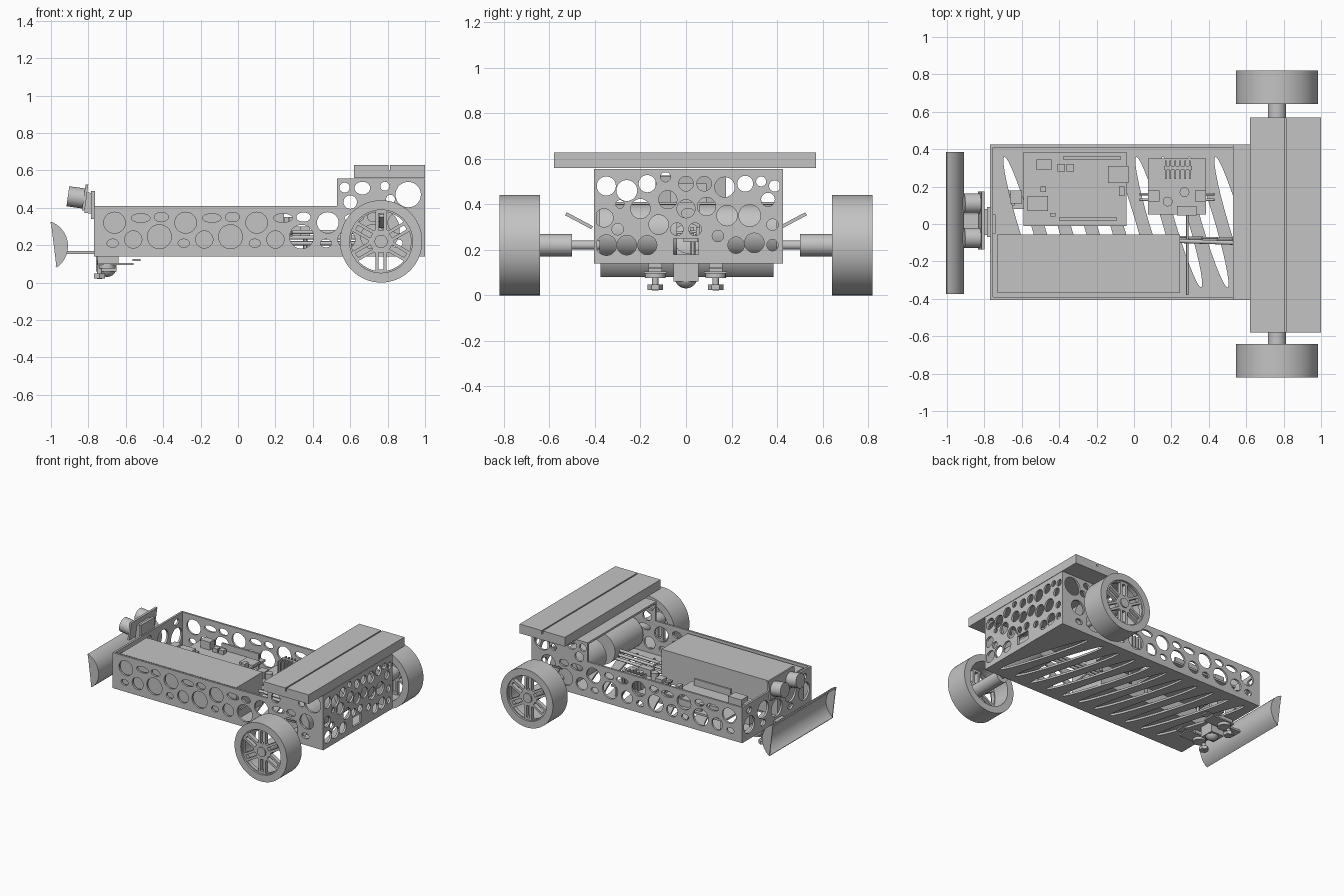
import bpy, bmesh
from math import sin, cos, pi, asin, radians
from mathutils import Matrix, Vector

old = bpy.data.objects.get("Cube")
if old:
    bpy.data.objects.remove(old)

grey = bpy.data.materials.new("plain grey")
grey.use_nodes = True
grey.diffuse_color = (0.55, 0.55, 0.55, 1)
grey.node_tree.nodes["Principled BSDF"].inputs["Base Color"].default_value = (0.55, 0.55, 0.55, 1)

# Columns send a flat drawing (u, v) and its thickness to world axes
PLANES = {
    "x": Matrix(((0, 0, 1), (1, 0, 0), (0, 1, 0))).to_4x4(),
    "y": Matrix(((1, 0, 0), (0, 0, 1), (0, 1, 0))).to_4x4(),
    "z": Matrix.Identity(4),
}
made = []


def finish(name, bm):
    bmesh.ops.remove_doubles(bm, verts=bm.verts, dist=0.0001)
    bmesh.ops.recalc_face_normals(bm, faces=bm.faces)
    mesh = bpy.data.meshes.new(name)
    bm.to_mesh(mesh)
    bm.free()
    mesh.materials.append(grey)
    obj = bpy.data.objects.new(name, mesh)
    bpy.context.collection.objects.link(obj)
    made.append(obj)
    return obj


def box(name, xs, ys, zs, tilt=None):
    spans = [Vector((lo, hi)) for lo, hi in (xs, ys, zs)]
    mid = Matrix.Translation([sum(s) / 2 for s in spans])
    size = Matrix.Diagonal([s[1] - s[0] for s in spans] + [1])
    bm = bmesh.new()
    bmesh.ops.create_cube(bm, size=1, matrix=mid @ (tilt or Matrix()) @ size)
    return finish(name, bm)


def cyl(name, axis, centre, r, length, tilt=None, sides=32):
    bm = bmesh.new()
    m = Matrix.Translation(centre) @ (tilt or Matrix()) @ PLANES[axis]
    bmesh.ops.create_cone(bm, cap_ends=True, segments=sides, radius1=r, radius2=r, depth=length, matrix=m)
    return finish(name, bm)


def oval(u, v, a, b=None, turn=0, n=28):
    b = b or a
    pts = [(a * cos(2 * pi * i / n), b * sin(2 * pi * i / n)) for i in range(n)]
    return [(u + p * cos(turn) - q * sin(turn), v + p * sin(turn) + q * cos(turn)) for p, q in pts]


def rect(u0, u1, v0, v1):
    return [(u0, v0), (u1, v0), (u1, v1), (u0, v1)]


def sheet(name, axis, centre, thick, loops):
    """Flat plate: first loop is the outline, the others are holes."""
    curve = bpy.data.curves.new(name, "CURVE")
    curve.dimensions = "2D"
    curve.fill_mode = "BOTH"
    curve.extrude = thick / 2
    for loop in loops:
        s = curve.splines.new("POLY")
        s.points.add(len(loop) - 1)
        for p, (u, v) in zip(s.points, loop):
            p.co = (u, v, 0, 1)
        s.use_cyclic_u = True
    tmp = bpy.data.objects.new(name, curve)
    bpy.context.collection.objects.link(tmp)
    mesh = bpy.data.meshes.new_from_object(tmp.evaluated_get(bpy.context.evaluated_depsgraph_get()))
    bm = bmesh.new()
    bm.from_mesh(mesh)
    bm.transform(Matrix.Translation(centre) @ PLANES[axis])
    bpy.data.objects.remove(tmp)
    bpy.data.curves.remove(curve)
    bpy.data.meshes.remove(mesh)
    return finish(name, bm)


def wire(name, pts, r):
    curve = bpy.data.curves.new(name, "CURVE")
    curve.dimensions = "3D"
    curve.bevel_depth = r
    curve.use_fill_caps = True
    curve.materials.append(grey)
    s = curve.splines.new("POLY")
    s.points.add(len(pts) - 1)
    for p, co in zip(s.points, pts):
        p.co = (*co, 1)
    bpy.context.collection.objects.link(bpy.data.objects.new(name, curve))


# Chassis side walls with a repeating pattern of lightening holes
FRONT, BACK, RIGHT, LEFT, T = -0.77, 1.0, -0.405, 0.425, 0.015
BOTTOM, RIM, TOP, STEP = 0.14, 0.41, 0.555, 0.53
outline = [(FRONT, BOTTOM), (BACK, BOTTOM), (BACK, TOP), (STEP, TOP), (STEP, RIM), (FRONT, RIM)]
pattern = [(0, .32, .058, .056), (.14, .345, .05, .023), (.25, .35, .038, .025),
           (-.01, .21, .03, .022), (.1, .23, .046, .046), (.24, .245, .064, .064)]
holes = [oval(-.66 + .38 * k + u, v, a, b) for k in range(5) for u, v, a, b in pattern
         if -.66 + .38 * k + u + a < .97]
holes += [oval(*h) for h in [(.57, .508, .027), (.665, .505, .042, .034), (.785, .515, .024),
                             (.91, .47, .068), (.815, .445, .024), (.6, .43, .036)]]
for side, y in (("right", RIGHT + T / 2), ("left", LEFT - T / 2)):
    sheet(side + "_wall", "y", (0, y, 0), T, [outline] + holes)

# Rear wall, holes in hundredths
rear = [(-35, 48, 4.2), (-26, 46, 4.6), (-17, 49, 3.8), (-9, 52, 2.2), (0, 49, 3.2), (8, 49, 3.2),
        (17, 47.5, 4.4), (26, 49, 3.5), (33, 50, 2.2), (39, 48, 2.5), (-36, 34, 4), (-29, 40, 1.8),
        (-20, 38, 4.3), (-8, 42, 4), (0, 38, 4), (9, 39, 4), (18, 35, 4.5), (28, 35, 4.8),
        (36, 42, 3), (38, 31, 2.5), (-12, 31, 4.3), (-30, 29, 2.5), (-35, 22, 4.5), (-26, 22, 4.3),
        (-17, 22, 4.2), (-4, 29, 2.8), (4, 29, 2.8), (14, 26, 2.5), (22, 22, 3.6), (30, 23, 4.3), (38, 22, 2.5)]
sheet("rear_wall", "x", (BACK - T / 2, 0, 0), T, [rect(RIGHT, LEFT, BOTTOM, TOP), rect(-.055, .055, .18, .25)]
      + [oval(u / 100, v / 100, r / 100) for u, v, r in rear])

# Front wall
front = [oval(-.32 + .165 * i, .3 if i % 2 else .25, .065) for i in range(5)]
front += [oval(-.32 + .165 * i, .2 if i % 2 else .36, .03, .022) for i in range(5)]
sheet("front_wall", "x", (FRONT + T / 2, 0, 0), T, [rect(RIGHT, LEFT, BOTTOM, RIM)] + front)

# Floor with slanted blade-shaped slots, and the rear lid
slots = [oval(-.59 + .141 * k, .01, .034, .365, radians(16.5)) for k in range(11)]
sheet("floor", "z", (0, 0, BOTTOM + T / 2), T, [rect(FRONT, BACK, RIGHT, LEFT)] + slots)
box("rear_lid", (STEP, BACK), (RIGHT, LEFT), (TOP - T, TOP))

# Grooved panel over the rear
panel = [(.62, .558), (1, .558), (1, .628), (.814, .628), (.814, .603), (.804, .603), (.804, .628), (.62, .628)]
sheet("roof_panel", "y", (0, -.005, 0), 1.15, [panel])

# Drive wheels: hollow band, six split spokes, hub, axle and motor
AX, AZ, R = .765, .22, .22


def spoke_window(a, half=.03, r1=.07, r2=.16):
    arc = []
    for r, order in ((r2, range(7)), (r1, range(6, -1, -1))):
        m = asin(half / r)
        arc += [(r * cos(t), r * sin(t)) for t in (a + m + (pi / 3 - 2 * m) * i / 6 for i in order)]
    return arc


def spoke_slot(a):
    return [(p * cos(a) - q * sin(a), p * sin(a) + q * cos(a)) for p, q in rect(.06, .15, -.013, .013)]


angles = [pi / 2 + k * pi / 3 for k in range(6)]
for side, s in (("right", -1), ("left", 1)):
    sheet(side + "_tyre", "y", (AX, s * .731, AZ), .178, [oval(0, 0, R, n=64), oval(0, 0, .168, n=64)])
    sheet(side + "_spokes", "y", (AX, s * .79, AZ), .03, [oval(0, 0, .17, n=64)]
          + [spoke_window(a) for a in angles] + [spoke_slot(a) for a in angles])
    cyl(side + "_hub", "y", (AX, s * .79, AZ), .035, .05)
    cyl(side + "_axle_sleeve", "y", (AX, s * .64, AZ), .049, .28)
    cyl(side + "_axle", "y", (AX, s * .44, AZ), .02, .2)
    cyl(side + "_motor", "y", (AX - .02, s * .22 + .01, AZ + .06), .12, .34, sides=48)
    box(side + "_tab", (AX - .012, AX + .012), (s * .47 - .065, s * .47 + .065), (.32, .335),
        Matrix.Rotation(s * radians(28), 4, "X"))

# Battery box
box("battery_box", (-.73, .245), (-.37, -.055), (.155, .4))

# Main circuit board and its components
B = .25
box("main_board", (-.59, -.04), (-.01, .385), (B - .015, B))
for name, xs, ys, h in [("usb_port", (-.52, -.44), (.29, .345), .06), ("power_jack", (-.57, -.46), (.07, .15), .06),
                        ("upper_header", (-.38, -.07), (.345, .36), .05), ("lower_header", (-.4, -.09), (.02, .035), .05),
                        ("main_chip", (-.14, -.03), (.22, .31), .02), ("pin_block", (-.08, -.05), (.15, .2), .05),
                        ("button", (-.41, -.37), (.28, .32), .03), ("regulator", (-.36, -.32), (.28, .32), .03),
                        ("small_chip", (-.5, -.47), (.17, .2), .02), ("crystal", (-.45, -.42), (.04, .06), .02)]:
    box(name, xs, ys, (B, B + h))
for x in (-.55, -.08):
    for y in (.03, .35):
        cyl("board_post", "z", (x, y, .195), .012, .09, sides=12)

# Motor driver board
box("driver_board", (.075, .385), (.05, .35), (B - .015, B))
box("heat_sink", (.16, .31), (.29, .31), (B, B + .1))
for i in range(6):
    box("heat_sink_fin", (.165 + .026 * i, .173 + .026 * i), (.24, .34), (B, B + .1))
for xs, ys in [((.075, .135), (.12, .18)), ((.325, .385), (.12, .18)), ((.23, .335), (.045, .095))]:
    box("terminal", xs, ys, (B, B + .05))
for x, y in ((.18, .12), (.27, .17)):
    cyl("capacitor", "z", (x, y, B + .03), .026, .06, sides=20)
for x in (.1, .36):
    for y in (.08, .32):
        cyl("driver_post", "z", (x, y, .195), .012, .09, sides=12)

# Cables
wire("driver_cable", [(.285, .06, .28), (.285, -.1, .27), (.285, -.38, .25)], .006)
for i in range(3):
    wire("power_cable", [(.24, -.075 - .008 * i, .21 + .03 * i), (.7, -.09 - .008 * i, .21 + .03 * i)], .011)
for y in (.13, .16):
    wire("motor_lead", [(.03, y, .28), (.08, y, .27)], .007)
    wire("motor_lead", [(.38, y, .27), (.43, y, .28)], .007)

# Front blade: curved shell with thin end plates, on an arm
def blade_arc(r, n=18):
    return [(-1.048 + r * cos(t), .195 + r * sin(t)) for t in (radians(70 - 126 * i / n) for i in range(n + 1))]


sheet("blade", "y", (0, .005, 0), .758, [blade_arc(.139) + blade_arc(.129)[::-1]])
for y in (-.372, .382):
    sheet("blade_end", "y", (0, y, 0), .006, [blade_arc(.139)])
box("blade_arm", (-.915, -.74), (-.05, .05), (.153, .168))

# Twin-eye distance sensor on a tilted board
lean = Matrix.Rotation(radians(8), 4, "Y")
for y in (-.075, .11):
    cyl("sensor_eye", "x", (-.865, y, .455), .054, .09, lean)
box("sensor_board", (-.825, -.81), (-.135, .175), (.385, .525), lean)
box("sensor_bracket", (-.785, -.765), (-.07, .09), (.34, .49))
box("sensor_mount", (-.815, -.775), (-.06, .08), (.37, .48), lean)
box("sensor_servo", (-.66, -.6), (.11, .18), (.155, .3))

# Caster and blade gear under the nose
box("caster_block", (-.76, -.65), (-.055, .055), (.06, .14))
bm = bmesh.new()
bmesh.ops.create_uvsphere(bm, u_segments=24, v_segments=12, radius=.05, matrix=Matrix.Translation((-.7, 0, .08)))
finish("caster_ball", bm)
for y in (-.135, .13):
    box("gear_bracket", (-.75, -.56), (y - .05, y + .05), (.095, .105))
    box("bracket_lip", (-.565, -.52), (y - .03, y + .03), (.115, .125))
    box("gear_block", (-.75, -.64), (y - .03, y + .03), (.105, .14))
    cyl("gear", "z", (-.7, y, .085), .045, .02, sides=20)
    cyl("bolt", "z", (-.74, y, .07), .014, .1, sides=16)
    cyl("bolt_head", "z", (-.74, y, .035), .034, .025, sides=6)

# Smooth the round parts, keep edges sharp
for obj in made:
    obj.select_set(True)
bpy.context.view_layer.objects.active = made[0]
bpy.ops.object.shade_smooth_by_angle(angle=radians(30))
